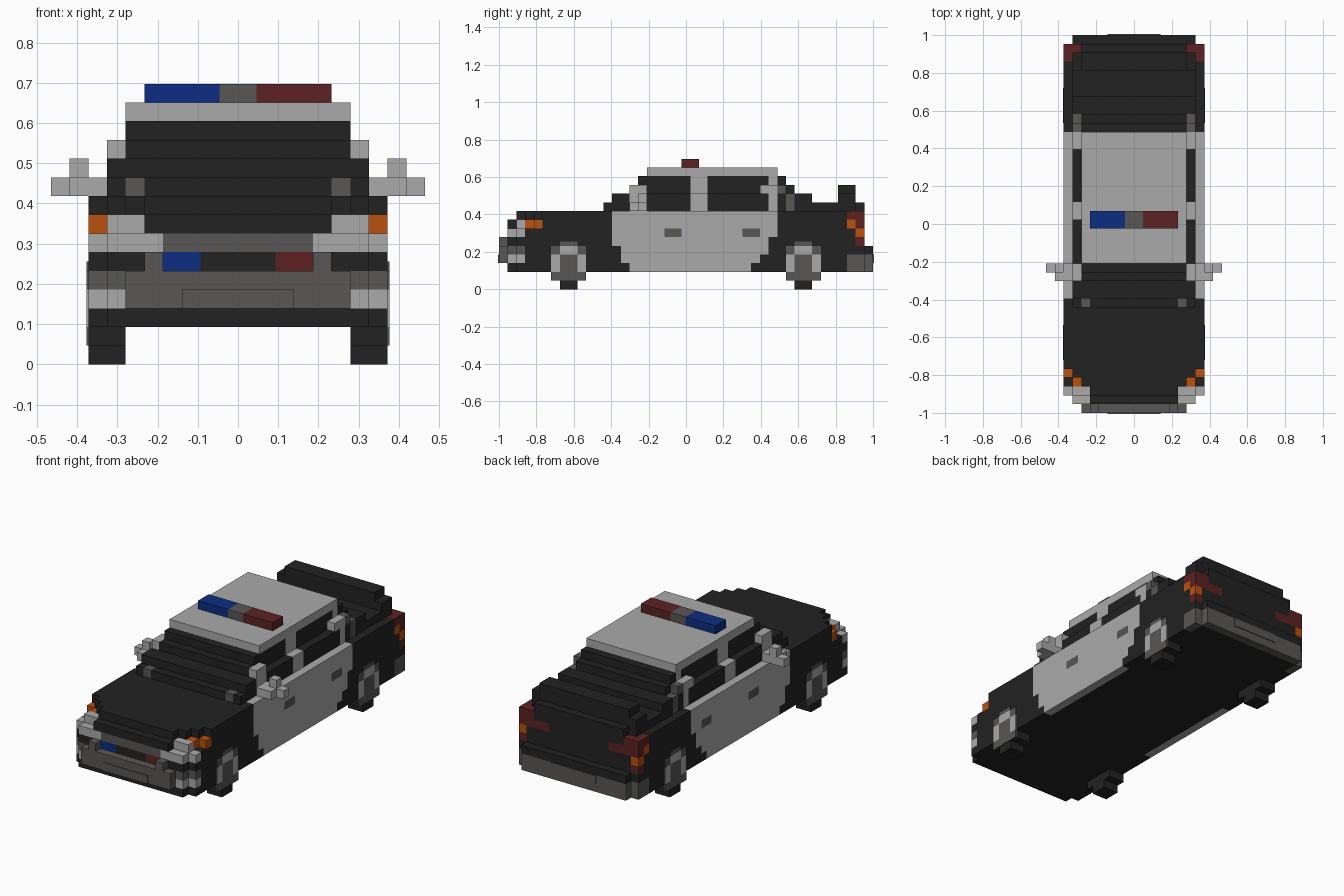
import bpy, bmesh, math
from mathutils import Vector

cube = bpy.data.objects.get("Cube")
if cube:
    bpy.data.objects.remove(cube, do_unlink=True)

V = 2 / 43            # size of one block
ORIGIN_Y = 21.5       # blocks from nose to centre

COLOURS = {
    "black": (0.016, 0.016, 0.016),
    "light_grey": (0.40, 0.40, 0.40),
    "dark_grey": (0.098, 0.095, 0.092),
    "blue": (0.004, 0.027, 0.225),
    "red": (0.110, 0.016, 0.016),
    "orange": (0.50, 0.085, 0.004),
}
MATS = {}
for name, rgb in COLOURS.items():
    m = bpy.data.materials.new(name)
    m.use_nodes = True
    m.diffuse_color = (*rgb, 1)
    bsdf = next(n for n in m.node_tree.nodes if n.type == 'BSDF_PRINCIPLED')
    bsdf.inputs["Base Color"].default_value = (*rgb, 1)
    bsdf.inputs["Roughness"].default_value = 0.8
    MATS[name] = m
NAMES = list(COLOURS)

cells = {}            # block position -> (part, colour)


def fill(part, colour, x, y, z, mirror=True):
    """Fill a box of blocks; x, y, z are (start, end) ranges, x mirrored."""
    for i in range(*x):
        for j in range(*y):
            for k in range(*z):
                cells[i, j, k] = (part, colour)
                if mirror:
                    cells[-1 - i, j, k] = (part, colour)


def carve(x, y, z):
    """Remove a mirrored box of blocks."""
    for i in range(*x):
        for j in range(*y):
            for k in range(*z):
                cells.pop((i, j, k), None)
                cells.pop((-1 - i, j, k), None)


# Lower body, hood and rear deck
fill("lower_body", "black", (0, 8), (3, 42), (2, 8))
fill("lower_body", "black", (0, 7), (1, 3), (2, 7))
fill("lower_body", "black", (7, 8), (2, 3), (2, 7))
fill("hood", "black", (0, 5), (1, 13), (7, 8))
for j, half in ((2, 5), (3, 6), (4, 7)):
    fill("hood", "black", (0, half), (j, j + 1), (8, 9))
fill("hood", "black", (0, 8), (5, 13), (8, 9))
fill("lower_body", "black", (0, 8), (13, 41), (8, 9))
fill("lower_body", "black", (0, 8), (41, 42), (8, 9))
fill("rear_deck", "black", (0, 7), (33, 41), (9, 10))
fill("rear_deck", "black", (0, 6), (41, 42), (9, 10))

# Doors, trimmed round the wheel arches
fill("doors", "light_grey", (7, 8), (13, 32), (2, 9))
for j, top in ((13, 5), (14, 3), (29, 3), (30, 4), (31, 6)):
    fill("lower_body", "black", (7, 8), (j, j + 1), (2, top))
for j in (19, 28):
    fill("door_handles", "dark_grey", (7, 8), (j, j + 2), (6, 7))

# Glass cabin, stepped at windscreen and rear window
for z, half, y0, y1 in ((9, 7, 12, 36), (10, 7, 13, 36), (11, 6, 15, 34), (12, 6, 16, 33)):
    fill("cabin_glass", "black", (0, half), (y0, y1), (z, z + 1))

# Roof and pillars
fill("roof", "light_grey", (0, 6), (17, 32), (13, 14))
for y in ((22, 24), (31, 32)):
    fill("pillars", "light_grey", (6, 7), y, (9, 11))
    fill("pillars", "light_grey", (5, 6), y, (11, 13))
fill("pillars", "light_grey", (6, 7), (15, 17), (9, 12))
fill("pillars", "light_grey", (6, 7), (30, 32), (11, 12))
fill("pillars", "dark_grey", (6, 7), (32, 33), (11, 12))
fill("pillars", "dark_grey", (6, 7), (33, 34), (9, 11))
fill("pillars", "dark_grey", (5, 6), (12, 13), (9, 10))

# Door mirrors
fill("door_mirrors", "light_grey", (7, 8), (13, 17), (8, 9))
fill("door_mirrors", "light_grey", (7, 8), (15, 17), (9, 10))
fill("door_mirrors", "light_grey", (8, 10), (16, 17), (9, 10))
fill("door_mirrors", "light_grey", (8, 9), (15, 17), (9, 10))
fill("door_mirrors", "light_grey", (8, 9), (16, 17), (10, 11))

# Front bumper and grille
fill("front_bumper", "dark_grey", (0, 6), (0, 1), (3, 5))
fill("front_bumper", "dark_grey", (4, 5), (0, 1), (5, 6))
fill("front_bumper", "dark_grey", (6, 7), (1, 2), (4, 5))
fill("front_bumper", "dark_grey", (7, 8), (2, 3), (4, 5))
fill("grille", "dark_grey", (0, 4), (1, 2), (6, 7))
fill("grille_lights", "blue", (-4, -2), (1, 2), (5, 6), False)
fill("grille_lights", "red", (2, 4), (1, 2), (5, 6), False)

# Headlights, fog lights and indicators
fill("headlights", "light_grey", (4, 7), (1, 2), (6, 7))
fill("headlights", "light_grey", (7, 8), (2, 3), (6, 7))
fill("headlights", "light_grey", (5, 7), (2, 3), (7, 8))
fill("fog_lights", "light_grey", (6, 7), (1, 2), (3, 4))
fill("fog_lights", "light_grey", (7, 8), (2, 3), (3, 4))
carve((7, 8), (3, 4), (7, 8))
fill("indicators", "orange", (6, 7), (3, 4), (7, 8))
fill("indicators", "orange", (7, 8), (4, 5), (7, 8))

# Tail lights
fill("tail_lights", "red", (6, 8), (41, 42), (7, 9))
fill("tail_lights", "red", (7, 8), (40, 41), (8, 9))
fill("tail_lights", "red", (4, 6), (41, 42), (7, 8))
fill("tail_lights", "red", (7, 8), (41, 42), (5, 6))
fill("tail_lights", "orange", (7, 8), (40, 41), (7, 8))
fill("tail_lights", "orange", (7, 8), (41, 42), (6, 7))

# Rear bumper
fill("rear_bumper", "dark_grey", (0, 7), (42, 43), (2, 4))
fill("rear_bumper", "dark_grey", (7, 8), (40, 42), (2, 4))
fill("rear_bumper", "black", (0, 7), (42, 43), (4, 5))

# Spoiler
fill("spoiler", "black", (0, 7), (39, 41), (10, 11))
fill("spoiler", "black", (0, 6), (39, 41), (11, 12))

# Roof light bar
fill("light_bar", "blue", (-5, -1), (21, 23), (14, 15), False)
fill("light_bar", "dark_grey", (-1, 1), (21, 23), (14, 15), False)
fill("light_bar", "red", (1, 5), (21, 23), (14, 15), False)

# Tyres: stepped discs below and inside the arches
WHEELS = (8, 35)
for c in WHEELS:
    for z, r in enumerate((1, 2, 3, 3, 2, 1)):
        fill("tyres", "black", (6, 8), (c - r, c + r), (z, z + 1))


def add_object(name, bm):
    bmesh.ops.dissolve_limit(bm, angle_limit=math.radians(1), verts=bm.verts,
                             edges=bm.edges, delimit={'MATERIAL'})
    me = bpy.data.meshes.new(name)
    bm.to_mesh(me)
    bm.free()
    for n in NAMES:
        me.materials.append(MATS[n])
    ob = bpy.data.objects.new(name, me)
    bpy.context.collection.objects.link(ob)


def build_part(part):
    """Skin the blocks of one part with outward faces."""
    bm = bmesh.new()
    for pos, (owner, colour) in cells.items():
        if owner != part:
            continue
        centre = Vector(pos) + Vector((0.5, 0.5 - ORIGIN_Y, 0.5))
        for axis in range(3):
            for sign in (-1, 1):
                n = Vector((0, 0, 0))
                n[axis] = sign
                near = cells.get(tuple(int(a + b) for a, b in zip(pos, n)))
                if near and near[0] == part:
                    continue
                u = Vector((0, 0, 0))
                u[(axis + 1) % 3] = 0.5
                w = n.cross(u)
                mid = centre + n * 0.5
                f = bm.faces.new([bm.verts.new((mid + a * u + b * w) * V)
                                  for a, b in ((-1, -1), (1, -1), (1, 1), (-1, 1))])
                f.material_index = NAMES.index(colour)
    bmesh.ops.remove_doubles(bm, verts=bm.verts, dist=V * 0.01)
    add_object(part, bm)


for part in sorted({p for p, _ in cells.values()}):
    build_part(part)


def add_plates(name, boxes):
    """Thin plates: colour, min and max corner in blocks from the centre."""
    bm = bmesh.new()
    for colour, lo, hi in boxes:
        lo, hi = Vector(lo) * V, Vector(hi) * V
        verts = bmesh.ops.create_cube(bm, size=1)["verts"]
        for v in verts:
            v.co = (lo + hi) / 2 + v.co * (hi - lo)
        for f in {f for v in verts for f in v.link_faces}:
            f.material_index = NAMES.index(colour)
    add_object(name, bm)


# Wheel rims: light ring, grey spokes and hub
RIM = [("light_grey", -2, -1, 2, 4), ("light_grey", 1, 2, 2, 4),
       ("light_grey", -1, 1, 4, 5), ("dark_grey", -1, 1, 1, 4),
       ("dark_grey", -2, -1, 1, 2), ("dark_grey", 1, 2, 1, 2),
       ("dark_grey", -2, -1, 4, 5), ("dark_grey", 1, 2, 4, 5),
       ("dark_grey", -1, 1, 5, 5.5)]
rims = []
for c in WHEELS:
    for colour, y0, y1, z0, z1 in RIM:
        for x0, x1 in ((7.95, 8.1), (-8.1, -7.95)):
            rims.append((colour, (x0, c + y0 - ORIGIN_Y, z0), (x1, c + y1 - ORIGIN_Y, z1)))
add_plates("wheel_rims", rims)

# Blank number plates
add_plates("number_plates", [
    ("dark_grey", (-3, -21.6, 3), (3, -21.45, 4)),
    ("dark_grey", (-3, 21.45, 3), (3, 21.6, 4)),
])
